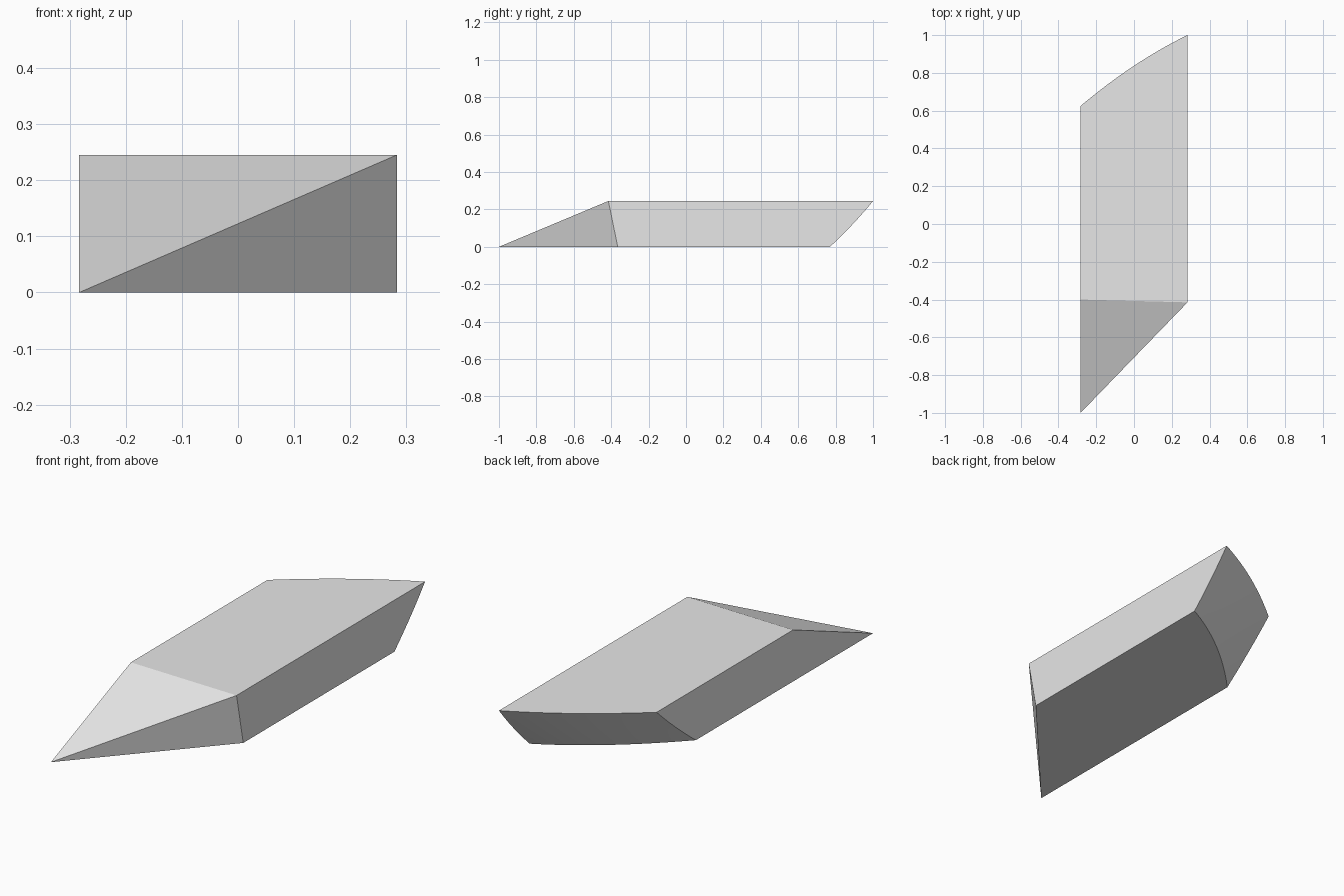
import bpy
import bmesh

cube = bpy.data.objects.get("Cube")
if cube:
    bpy.data.objects.remove(cube, do_unlink=True)

HALF_W, HEIGHT = 0.283, 0.245
COLS, ROWS = 16, 8

grey = bpy.data.materials.new("light_grey")
grey.use_nodes = True
colour = (0.8, 0.8, 0.8, 1)
grey.diffuse_color = colour
grey.node_tree.nodes["Principled BSDF"].inputs["Base Color"].default_value = colour


def mix(a, b, t):
    return a + (b - a) * t


def back_y(u, w):
    """Slanted back end, bulging gently in both directions."""
    flat = mix(mix(0.33, 0.77, u), mix(0.625, 1.0, u), w)
    across = mix(0.038, 0.025, w) * 4 * u * (1 - u)
    upright = 0.008 * 4 * w * (1 - w)
    return flat + across + upright


bm = bmesh.new()

# Curved back end, as a grid of rows from bottom to top
grid = [[bm.verts.new((mix(-HALF_W, HALF_W, i / COLS),
                       back_y(i / COLS, j / ROWS),
                       HEIGHT * j / ROWS))
         for i in range(COLS + 1)] for j in range(ROWS + 1)]
for j in range(ROWS):
    for i in range(COLS):
        face = bm.faces.new((grid[j][i], grid[j][i + 1],
                             grid[j + 1][i + 1], grid[j + 1][i]))
        face.smooth = True

# Pointed front end
tip = bm.verts.new((-HALF_W, -1.0, 0))
ridge_right = bm.verts.new((-HALF_W, -0.40, HEIGHT))
ridge_left = bm.verts.new((HALF_W, -0.415, HEIGHT))
heel = bm.verts.new((HALF_W, -0.365, 0))
bm.faces.new((tip, ridge_left, ridge_right))
bm.faces.new((tip, heel, ridge_left))

# Flat top, bottom and long sides, joined to the back end's border
bm.faces.new([ridge_right, ridge_left] + grid[ROWS][::-1])
bm.faces.new([heel, tip] + grid[0])
bm.faces.new([ridge_left, heel] + [row[COLS] for row in grid])
bm.faces.new([tip, ridge_right] + [row[0] for row in grid[::-1]])
bmesh.ops.recalc_face_normals(bm, faces=bm.faces)

# Creases around every flat face
for edge in bm.edges:
    edge.smooth = all(f.smooth for f in edge.link_faces)

mesh = bpy.data.meshes.new("slanted_block")
bm.to_mesh(mesh)
bm.free()
mesh.materials.append(grey)
block = bpy.data.objects.new("slanted_block", mesh)
bpy.context.collection.objects.link(block)
